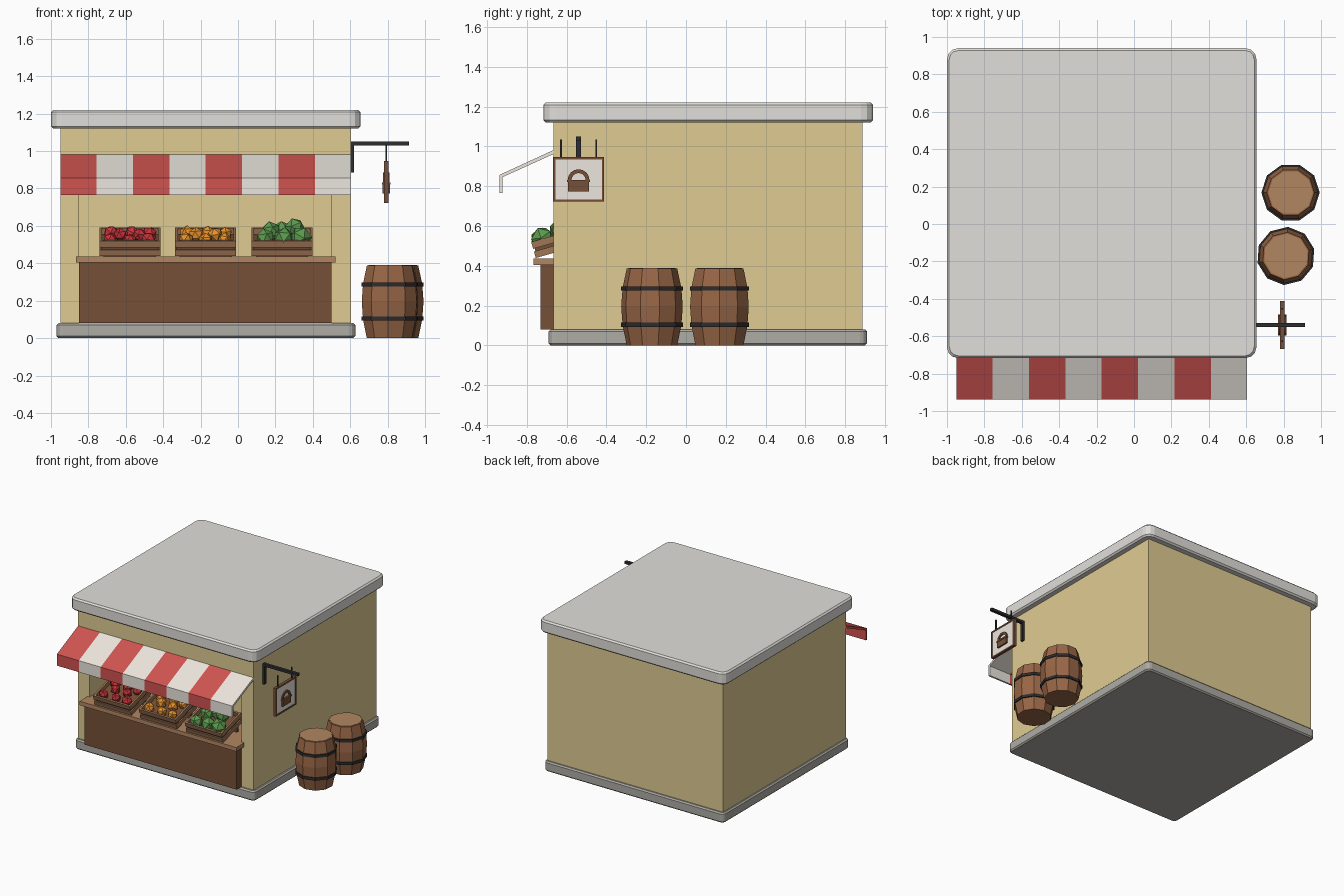
import bpy, bmesh, math, random
from mathutils import Matrix, Vector

if "Cube" in bpy.data.objects:
    bpy.data.objects.remove(bpy.data.objects["Cube"])

random.seed(4)


def mat(name, r, g, b):
    m = bpy.data.materials.new(name)
    m.diffuse_color = [((c / 255 + 0.055) / 1.055) ** 2.4 for c in (r, g, b)] + [1]
    m.use_nodes = True
    m.node_tree.nodes["Principled BSDF"].inputs["Base Color"].default_value = m.diffuse_color
    return m


PLASTER = mat("plaster", 224, 204, 146)
ROOF = mat("pale_stone", 225, 223, 218)
STONE = mat("grey_stone", 175, 172, 165)
DARK = mat("dark_wood", 118, 80, 56)
WOOD = mat("barrel_wood", 152, 102, 70)
LIGHT = mat("light_wood", 178, 134, 98)
SLAT = mat("crate_wood", 160, 118, 86)
IRON = mat("iron", 45, 45, 48)
RED = mat("red_cloth", 208, 84, 80)
WHITE = mat("white_cloth", 236, 230, 222)
APPLE = mat("apple_red", 200, 52, 58)
ORANGE = mat("orange_fruit", 232, 146, 44)
GREEN = mat("leaf_green", 92, 154, 78)


def finish(name, bm, m, xf=None):
    if xf:
        bm.transform(xf)
    bmesh.ops.recalc_face_normals(bm, faces=bm.faces[:])
    me = bpy.data.meshes.new(name)
    bm.to_mesh(me)
    bm.free()
    me.materials.append(m)
    ob = bpy.data.objects.new(name, me)
    bpy.context.collection.objects.link(ob)
    return ob


def add_box(bm, x0, x1, y0, y1, z0, z1):
    s = Matrix.Diagonal((x1 - x0, y1 - y0, z1 - z0, 1))
    c = Matrix.Translation(((x0 + x1) / 2, (y0 + y1) / 2, (z0 + z1) / 2))
    bmesh.ops.create_cube(bm, size=1, matrix=c @ s)


def boxes(name, m, *dims, xf=None):
    bm = bmesh.new()
    for d in dims:
        add_box(bm, *d)
    return finish(name, bm, m, xf)


def slab(name, m, dims, corner, edge):
    """Box with rounded upright corners and a small bevel round top and bottom."""
    bm = bmesh.new()
    add_box(bm, *dims)
    up = [e for e in bm.edges if abs(e.verts[0].co.z - e.verts[1].co.z) > 0.01]
    bmesh.ops.bevel(bm, geom=up, offset=corner, segments=3, profile=0.5, affect='EDGES')
    rim = [e for e in bm.edges if abs(e.verts[0].co.z - e.verts[1].co.z) < 1e-4]
    bmesh.ops.bevel(bm, geom=rim, offset=edge, segments=1, profile=0.5, affect='EDGES')
    return finish(name, bm, m)


def extrude(name, m, pts, a, b):
    """Extrude a (y, z) outline along x from a to b."""
    bm = bmesh.new()
    f = bm.faces.new([bm.verts.new((a, y, z)) for y, z in pts])
    r = bmesh.ops.extrude_face_region(bm, geom=[f])
    vs = [v for v in r['geom'] if isinstance(v, bmesh.types.BMVert)]
    bmesh.ops.translate(bm, verts=vs, vec=(b - a, 0, 0))
    return finish(name, bm, m)


def lathe(name, m, prof, n, xf):
    """Faceted solid of revolution from (radius, z) points, capped at the ends."""
    bm = bmesh.new()
    rings = [[bm.verts.new((r * math.cos(2 * math.pi * i / n), r * math.sin(2 * math.pi * i / n), z))
              for i in range(n)] for r, z in prof]
    for lo, hi in zip(rings, rings[1:]):
        for i in range(n):
            j = (i + 1) % n
            bm.faces.new((lo[i], lo[j], hi[j], hi[i]))
    bm.faces.new(rings[0])
    bm.faces.new(rings[-1])
    return finish(name, bm, m, xf)


# Building shell with a serving window recess
slab("base_plinth", STONE, (-0.97, 0.627, -0.69, 0.91, 0, 0.08), 0.035, 0.01)
slab("roof_slab", ROOF, (-1.0, 0.655, -0.717, 0.94, 1.12, 1.22), 0.06, 0.012)
walls = boxes("walls", PLASTER, (-0.95, 0.605, -0.667, 0.888, 0.07, 1.13))
cutter = boxes("window_cutter", PLASTER, (-0.85, 0.5, -0.8, -0.4, 0.42, 0.92))
cutter.hide_render = True
mod = walls.modifiers.new("window", 'BOOLEAN')
mod.operation, mod.solver, mod.object = 'DIFFERENCE', 'EXACT', cutter
bpy.context.view_layer.objects.active = walls
bpy.ops.object.modifier_apply(modifier=mod.name)
bpy.data.objects.remove(cutter)

# Counter
boxes("counter_front", DARK, (-0.85, 0.5, -0.73, -0.66, 0.08, 0.41))
boxes("counter_top", LIGHT, (-0.867, 0.522, -0.767, -0.41, 0.405, 0.437))

# Striped awning with a hanging valance
outline = [(-0.665, 0.982), (-0.937, 0.857), (-0.937, 0.765), (-0.923, 0.765),
           (-0.923, 0.845), (-0.665, 0.962)]
w = 1.555 / 8
for i in range(8):
    extrude(f"awning_stripe_{i + 1}", WHITE if i % 2 else RED, outline,
            -0.95 + i * w, -0.95 + (i + 1) * w)

# Tilted slatted crates with produce
small = [(-0.105, 0.055, 0.075), (0.0, 0.06, 0.07), (0.1, 0.055, 0.075), (-0.05, 0.13, 0.08),
         (0.052, 0.13, 0.08), (-0.1, 0.2, 0.07), (0.01, 0.2, 0.07), (0.105, 0.19, 0.07)]
leafy = [(-0.09, 0.05, 0.085), (0.01, 0.055, 0.085), (0.1, 0.06, 0.085),
         (-0.06, 0.15, 0.095), (0.07, 0.16, 0.11), (0.0, 0.2, 0.08)]
W, D = 0.163, 0.26
for label, cx, m, spots, rad in (("apple", -0.578, APPLE, small, 0.039),
                                 ("orange", -0.173, ORANGE, small, 0.039),
                                 ("cabbage", 0.235, GREEN, leafy, 0.056)):
    xf = Matrix.Translation((cx, -0.755, 0.439)) @ Matrix.Rotation(math.radians(16), 4, 'X')
    boxes(label + "_crate_lining", DARK,
          (-W + 0.008, W - 0.008, 0.008, D - 0.008, 0.003, 0.05), xf=xf)
    slats = []
    for z0, z1 in ((0, 0.034), (0.048, 0.084)):
        slats += [(-W, W, 0, 0.014, z0, z1), (-W, W, D - 0.014, D, z0, z1),
                  (-W, -W + 0.014, 0.014, D - 0.014, z0, z1),
                  (W - 0.014, W, 0.014, D - 0.014, z0, z1)]
    boxes(label + "_crate_slats", SLAT, *slats, xf=xf)
    # Wedge blocks behind keep the tilted crate supported
    boxes(label + "_crate_prop", DARK, (cx - 0.14, cx + 0.14, -0.55, -0.53, 0.435, 0.50))
    bm = bmesh.new()
    for p in spots:
        r = rad * random.uniform(0.92, 1.1)
        spin = Matrix.Rotation(random.uniform(0, 6), 4, 'Z') @ Matrix.Rotation(random.uniform(0, 1), 4, 'X')
        bmesh.ops.create_icosphere(bm, subdivisions=1, radius=r, matrix=Matrix.Translation(p) @ spin)
    finish(label + "_pile", bm, m, xf)

# Barrels with iron hoops
for k, (x, y, a) in enumerate(((0.837, 0.168, 0), (0.812, -0.171, 14)), 1):
    xf = Matrix.Translation((x, y, 0)) @ Matrix.Rotation(math.radians(a), 4, 'Z')
    lathe(f"barrel_{k}", WOOD, [(0.127, 0), (0.148, 0.1), (0.155, 0.195), (0.148, 0.29), (0.127, 0.387)], 10, xf)
    lathe(f"barrel_lid_{k}", LIGHT, [(0.119, 0.375), (0.119, 0.39)], 10, xf)
    for n, z in enumerate((0.104, 0.286), 1):
        lathe(f"barrel_hoop_{k}_{n}", IRON, [(0.156, z - 0.011), (0.156, z + 0.011)], 10, xf)

# Sign bracket and hangers
sx, sy = 0.793, -0.54
boxes("sign_bracket", IRON, (0.603, 0.621, sy - 0.012, sy + 0.012, 0.885, 1.045),
      (0.603, 0.915, sy - 0.012, sy + 0.012, 1.03, 1.05))
boxes("sign_hangers", IRON, *[(sx - 0.004, sx + 0.004, sy + s - 0.004, sy + s + 0.004, 0.94, 1.035)
                              for s in (-0.088, 0.088)])

# Sign board, frame and a basket emblem on both faces
y0, y1, z0, z1, t, f = sy - 0.129, sy + 0.129, 0.722, 0.947, 0.012, 0.012
boxes("sign_board", WHITE, (sx - 0.008, sx + 0.008, y0 + 0.005, y1 - 0.005, z0 + 0.005, z1 - 0.005))
boxes("sign_frame", DARK, (sx - t, sx + t, y0, y1, z0, z0 + f), (sx - t, sx + t, y0, y1, z1 - f, z1),
      (sx - t, sx + t, y0, y0 + f, z0 + f, z1 - f), (sx - t, sx + t, y1 - f, y1, z0 + f, z1 - f))
boxes("emblem_basket", DARK, (sx - 0.02, sx + 0.02, sy - 0.052, sy + 0.052, 0.774, 0.822),
      (sx - 0.023, sx + 0.023, sy - 0.057, sy + 0.057, 0.82, 0.832))
angles = [math.pi * i / 8 for i in range(9)]
arch = [(sy + 0.055 * math.cos(a), 0.83 + 0.055 * math.sin(a)) for a in angles]
arch += [(sy + 0.036 * math.cos(a), 0.83 + 0.036 * math.sin(a)) for a in reversed(angles)]
extrude("emblem_handle", DARK, arch, sx - 0.017, sx + 0.017)
